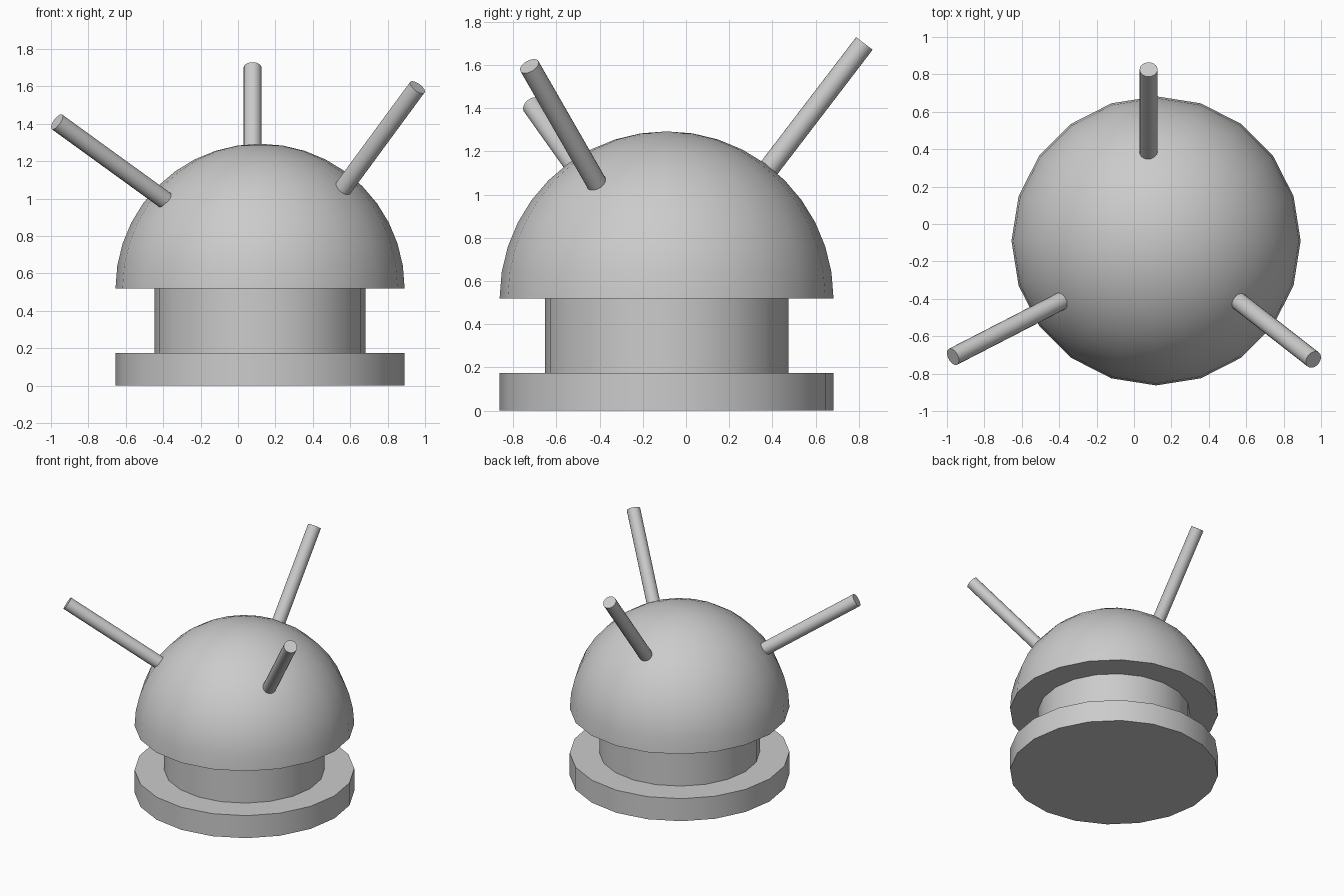
import bpy, bmesh
from math import sin, cos, pi
from mathutils import Vector

if "Cube" in bpy.data.objects:
    bpy.data.objects.remove(bpy.data.objects["Cube"])

CX, CY = 0.118, -0.09   # axis of the round body
SIDES = 20


def shade(obj):
    bpy.ops.object.select_all(action='DESELECT')
    obj.select_set(True)
    bpy.context.view_layer.objects.active = obj
    bpy.ops.object.shade_smooth_by_angle(angle=pi / 6)


def lathe(name, profile):
    """Revolve (radius, z) points from bottom to top, closing both ends."""
    bm = bmesh.new()
    rings = []
    for r, z in profile:
        n = SIDES if r > 1e-4 else 1
        rings.append([bm.verts.new((r * cos(2 * pi * i / SIDES), r * sin(2 * pi * i / SIDES), z))
                      for i in range(n)])
    for a, b in zip(rings, rings[1:]):
        for i in range(SIDES):
            j = (i + 1) % SIDES
            bm.faces.new((a[i], a[j], b[0]) if len(b) == 1 else (a[i], a[j], b[j], b[i]))
    bm.faces.new(rings[0][::-1])
    if len(rings[-1]) > 1:
        bm.faces.new(rings[-1])
    mesh = bpy.data.meshes.new(name)
    bm.to_mesh(mesh)
    bm.free()
    obj = bpy.data.objects.new(name, mesh)
    obj.location = (CX, CY, 0)
    bpy.context.collection.objects.link(obj)
    shade(obj)


def rod(name, root, tip, radius=0.048):
    """Cylinder from just under the dome surface to its tip."""
    root, tip = Vector(root), Vector(tip)
    axis = (tip - root).normalized()
    root -= axis * 0.08
    bpy.ops.mesh.primitive_cylinder_add(vertices=20, radius=radius, depth=(tip - root).length,
                                        location=(root + tip) / 2,
                                        rotation=axis.to_track_quat('Z', 'Y').to_euler())
    obj = bpy.context.object
    obj.name = name
    shade(obj)


# Stacked round body
R = 0.773
lathe("base_disc", [(R, 0), (R, 0.175)])
lathe("neck", [(0.564, 0.17), (0.564, 0.525)])
lathe("dome", [(R * cos(pi / 2 * k / 10), 0.52 + R * sin(pi / 2 * k / 10)) for k in range(11)])

# Three spikes leaning outward
rod("back_rod", (0.078, 0.39, 1.13), (0.078, 0.826, 1.70))
rod("left_rod", (-0.395, -0.415, 0.995), (-0.968, -0.71, 1.41))
rod("right_rod", (0.562, -0.415, 1.055), (0.959, -0.725, 1.595))
